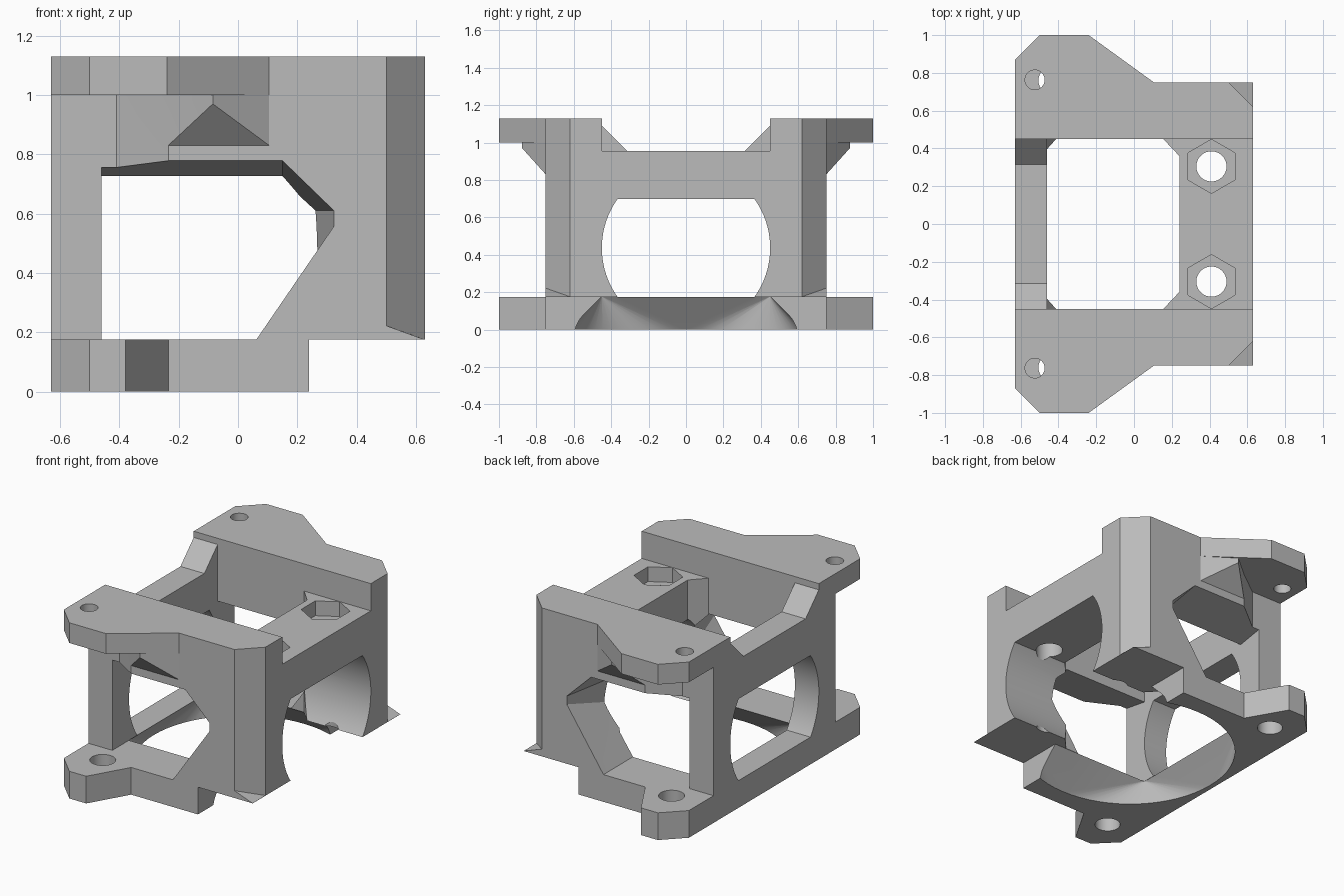
import bpy, bmesh, math
from mathutils import Vector

if "Cube" in bpy.data.objects:
    bpy.data.objects.remove(bpy.data.objects["Cube"])

grey = bpy.data.materials.new("plain grey")
grey.diffuse_color = (0.5, 0.5, 0.5, 1)
grey.use_nodes = True
grey.node_tree.nodes["Principled BSDF"].inputs["Base Color"].default_value = grey.diffuse_color


def finish(name, bm):
    bmesh.ops.recalc_face_normals(bm, faces=bm.faces)
    me = bpy.data.meshes.new(name)
    bm.to_mesh(me)
    bm.free()
    me.materials.append(grey)
    ob = bpy.data.objects.new(name, me)
    bpy.context.collection.objects.link(ob)
    return ob


def prism(name, pts, lo, hi, axis="z"):
    """Extrude a 2D outline along z (x,y points) or along x (y,z points)."""
    bm = bmesh.new()
    place = (lambda p: (p[0], p[1], lo)) if axis == "z" else (lambda p: (lo, p[0], p[1]))
    face = bm.faces.new([bm.verts.new(place(p)) for p in pts])
    new = bmesh.ops.extrude_face_region(bm, geom=[face])["geom"]
    shift = Vector((0, 0, hi - lo)) if axis == "z" else Vector((hi - lo, 0, 0))
    bmesh.ops.translate(bm, vec=shift, verts=[v for v in new if isinstance(v, bmesh.types.BMVert)])
    return finish(name, bm)


def hull(name, pts):
    bm = bmesh.new()
    for p in pts:
        bm.verts.new(p)
    bmesh.ops.convex_hull(bm, input=bm.verts)
    bmesh.ops.dissolve_limit(bm, angle_limit=0.001, verts=bm.verts, edges=bm.edges)
    return finish(name, bm)


def boolean(ob, other, op="DIFFERENCE"):
    mod = ob.modifiers.new("cut", "BOOLEAN")
    mod.operation, mod.object, mod.solver = op, other, "EXACT"
    bpy.context.view_layer.objects.active = ob
    bpy.ops.object.modifier_apply(modifier=mod.name)
    bpy.data.objects.remove(other)


def ring(x, y, r, n, turn=0.0):
    return [(x + r * math.cos(turn + 2 * math.pi * i / n),
             y + r * math.sin(turn + 2 * math.pi * i / n)) for i in range(n)]


def both(pts):
    """Complete an outline that is symmetric in y."""
    return pts + [(x, -y) for x, y in reversed(pts)]


def rect(a, b, c, d):
    return [(a, c), (b, c), (b, d), (a, d)]


# Main housing block
frame = prism("fan_mount_frame",
              both([(-.63, .62), (-.41, .62), (-.235, .75), (.5, .75), (.63, .62)]), .175, 1.13)

# Central pocket with two chamfered corners, and the lowered bridge
boolean(frame, prism("pocket", both([(-.46, .45), (.155, .45), (.24, .36)]), .1, 1.3))
boolean(frame, prism("bridge_step", rect(-.8, .8, -.45, .45), .955, 1.3))

# Lengthwise bore with a flat top
bore = [(y, z) for y, z in ring(0, .437, .45, 96) if z < .70]
half = math.sqrt(.45 ** 2 - (.70 - .437) ** 2)
split = next(i for i, p in enumerate(bore) if p[0] < 0 and p[1] > .437)
while split < len(bore) and bore[split][0] > -half:
    split += 1
bore = bore[:split] + bore[split:]
top_right = [p for p in bore if p[0] > 0 and p[1] >= .437 - 1e-6]
rest = [p for p in bore if p not in top_right]
boolean(frame, prism("bore", top_right + [(half, .70), (-half, .70)] + rest, -.9, .9, "x"))

# Flared side openings
outer = [(-.46, .1), (-.46, .78), (.15, .78), (.325, .61), (.325, .56), (.01, .1)]
inner = [(-.46, .1), (-.46, .70), (.15, .70), (.24, .61), (.24, .43), (.01, .1)]
for s in (1, -1):
    pts = [(x, s * .76, z) for x, z in outer] + [(x, s * .45, z) for x, z in inner]
    pts += [(x, s * .30, z) for x, z in inner]
    boolean(frame, hull("side_opening", pts))

# Nut pockets and screw holes in the bridge
for s in (1, -1):
    boolean(frame, prism("nut_pocket", ring(.41, s * .305, .143, 6, math.pi / 2), .86, 1.3))
    boolean(frame, prism("bridge_hole", ring(.41, s * .305, .08, 32), .0, 1.3))

# Base plate with a square-to-round duct
base = prism("base", both([(-.63, .87), (-.5, 1), (-.38, 1), (-.235, .75), (.24, .75)]), 0, .175)
duct = [(x, y, -.002) for x, y in ring(.03, 0, .63, 64)]
duct += [(x, y, .177) for x, y in rect(-.46, .5, -.45, .45)]
boolean(base, hull("duct", duct))
for s in (1, -1):
    boolean(base, prism("base_hole", ring(-.43, s * .76, .076, 32), -.2, .4))
boolean(frame, base, "UNION")

for s in (1, -1):
    # Upper mounting ear
    ear = prism("ear", [(x, s * y) for x, y in
                        [(-.63, .45), (-.63, .87), (-.5, 1), (-.24, 1), (.105, .75), (.105, .45)]],
                1.0, 1.13)
    boolean(ear, prism("ear_hole", ring(-.525, s * .763, .052, 32), .9, 1.3))
    boolean(frame, ear, "UNION")
    # Sloped gusset under the ear
    plan = [(-.235, .75, .83), (.105, .75, .83), (-.085, .876, .97), (-.2, .7, .83), (.1, .7, .83)]
    gusset = [(x, s * y, z) for x, y, z in plan] + [(x, s * y, 1.01) for x, y, z in plan]
    boolean(frame, hull("gusset", gusset), "UNION")
    # Thin corner foot
    foot = [(.5, .75, .222), (.63, .62, .176), (.63, .75, .175), (.5, .75, .175),
            (.63, .62, .175), (.5, .62, .175)]
    boolean(frame, hull("foot", [(x, s * y, z) for x, y, z in foot]), "UNION")
    # Ramp on the left wall
    ramp = [(s * .47, .94), (s * .47, 1.09), (s * .45, 1.09), (s * .315, .955), (s * .315, .94)]
    boolean(frame, prism("ramp", ramp, -.63, -.46, "x"), "UNION")

bpy.ops.object.select_all(action="DESELECT")
frame.select_set(True)
bpy.context.view_layer.objects.active = frame
bpy.ops.object.shade_smooth_by_angle(angle=math.radians(20))
